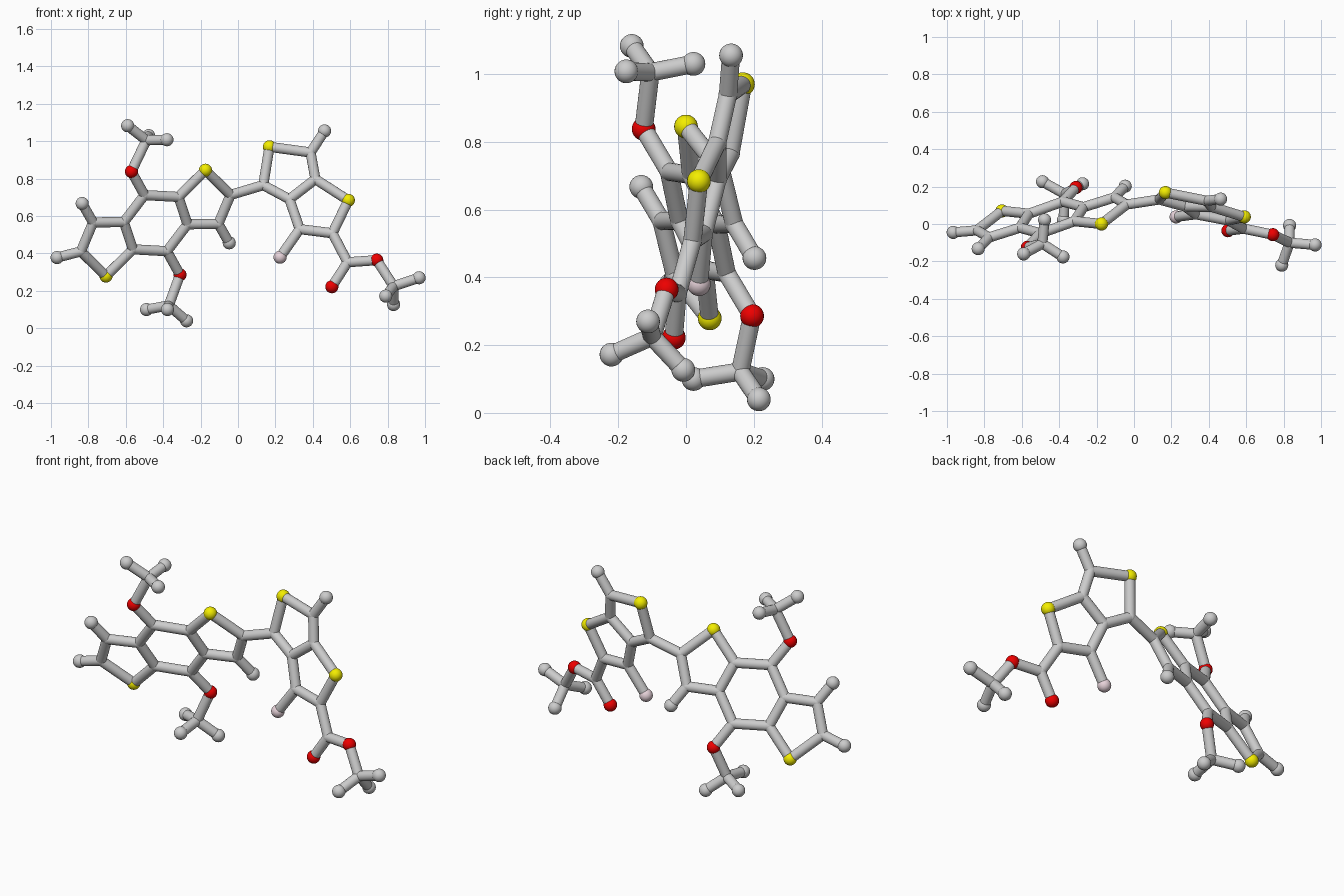
import bpy, bmesh
from mathutils import Vector, Matrix

if "Cube" in bpy.data.objects:
    bpy.data.objects.remove(bpy.data.objects["Cube"])

STICK_R, BALL_R = 0.027, 0.035

# Left fused rings: one half, the other half is its point reflection
center = Vector((-0.44, 0.035, 0.562))
half = {
    "S1": (-0.174, 0.00, 0.845), "C1": (-0.04, 0.104, 0.713), "C2": (-0.105, 0.142, 0.558),
    "C3": (-0.27, 0.09, 0.556), "C4": (-0.318, 0.015, 0.702), "C5": (-0.50, -0.05, 0.712),
    "O1": (-0.57, -0.125, 0.838), "C6": (-0.49, -0.105, 1.005), "H1": (-0.047, 0.202, 0.457),
}
atoms = {}
for name, p in half.items():
    atoms[name] = Vector(p)
    atoms[name + "m"] = 2 * center - Vector(p)
atoms["C6m"] = Vector((-0.37, 0.16, 0.122))

# Hydrogens that break the symmetry
extra = {
    "H2": (-0.59, -0.16, 1.083), "H3": (-0.478, 0.022, 1.03), "H4": (-0.38, -0.176, 1.008),
    "H5": (-0.275, 0.215, 0.04), "H6": (-0.377, 0.022, 0.10), "H7": (-0.489, 0.226, 0.10),
    "H8": (-0.967, -0.045, 0.378),
}
# Right fused rings
right = {
    "S2": (0.168, 0.168, 0.97), "C10": (0.135, 0.131, 0.765), "C11": (0.388, 0.124, 0.94),
    "C12": (0.414, 0.092, 0.797), "C13": (0.275, 0.093, 0.69), "S3": (0.59, 0.038, 0.684),
    "C14": (0.505, 0.019, 0.508), "C15": (0.33, 0.052, 0.53), "F1": (0.225, 0.038, 0.38),
    "H10": (0.463, 0.133, 1.055),
}
# Tail group
tail = {
    "C20": (0.586, -0.025, 0.353), "O20": (0.502, -0.036, 0.222), "O21": (0.742, -0.057, 0.364),
    "C21": (0.832, -0.10, 0.225), "H20": (0.968, -0.112, 0.27), "H21": (0.79, -0.22, 0.172),
    "H22": (0.832, -0.008, 0.127),
}
for group in (extra, right, tail):
    atoms.update({k: Vector(v) for k, v in group.items()})

bonds_half = "S1-C1 C1-C2 C2-C3 C3-C4 C4-S1 C4-C5 C5-O1 O1-C6 C2-H1"
bonds_left = [b.split("-") for b in bonds_half.split()]
bonds_left += [[a + "m", b + "m"] for a, b in bonds_left]
bonds_left += [b.split("-") for b in
               "C5-C3m C3-C5m C6-H2 C6-H3 C6-H4 C6m-H5 C6m-H6 C6m-H7 C1m-H8".split()]
bonds_right = [b.split("-") for b in
               "C1-C10 C10-S2 S2-C11 C11-C12 C12-C13 C13-C10 C12-S3 S3-C14 C14-C15 C15-C13 "
               "C15-F1 C11-H10".split()]
bonds_tail = [b.split("-") for b in
              "C14-C20 C20-O20 C20-O21 O21-C21 C21-H20 C21-H21 C21-H22".split()]


def finish(bm, name, color=None):
    mesh = bpy.data.meshes.new(name)
    bm.to_mesh(mesh)
    bm.free()
    for f in mesh.polygons:
        f.use_smooth = True
    ob = bpy.data.objects.new(name, mesh)
    bpy.context.collection.objects.link(ob)
    if color:
        mat = bpy.data.materials.new(name + "_color")
        mat.diffuse_color = (*color, 1)
        mat.use_nodes = True
        mat.node_tree.nodes["Principled BSDF"].inputs["Base Color"].default_value = mat.diffuse_color
        mesh.materials.append(mat)


def sticks(name, bonds):
    bm = bmesh.new()
    for a, b in bonds:
        p, q = atoms[a], atoms[b]
        rot = (q - p).to_track_quat('Z', 'Y').to_matrix().to_4x4()
        bmesh.ops.create_cone(bm, cap_ends=False, segments=24, radius1=STICK_R, radius2=STICK_R,
                              depth=(q - p).length,
                              matrix=Matrix.Translation((p + q) / 2) @ rot)
    finish(bm, name)


def balls(name, letter, radius, color=None):
    bm = bmesh.new()
    for key, p in atoms.items():
        if key[0] == letter:
            bmesh.ops.create_uvsphere(bm, u_segments=24, v_segments=16, radius=radius,
                                      matrix=Matrix.Translation(p))
    finish(bm, name, color)


# Bond sticks
sticks("left_ring_sticks", bonds_left)
sticks("right_ring_sticks", bonds_right)
sticks("tail_sticks", bonds_tail)

# Atom balls
balls("carbon_joints", "C", STICK_R + 0.001)
balls("hydrogen_balls", "H", BALL_R)
balls("sulfur_balls", "S", BALL_R, (0.9, 0.85, 0.0))
balls("oxygen_balls", "O", BALL_R, (0.85, 0.0, 0.0))
balls("fluorine_ball", "F", BALL_R, (0.8, 0.65, 0.7))
